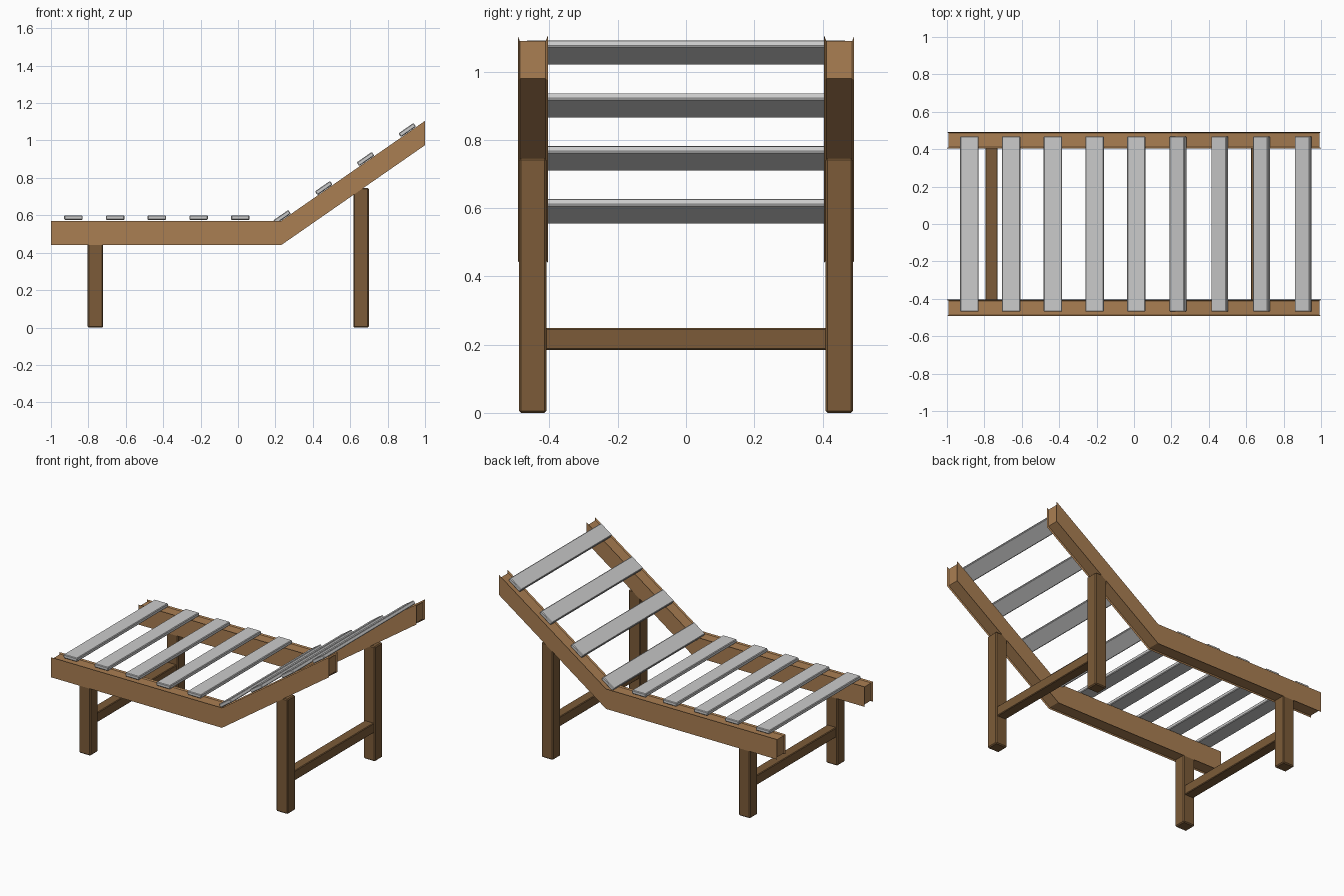
import bpy, bmesh, math
from mathutils import Vector, Matrix

if "Cube" in bpy.data.objects:
    bpy.data.objects.remove(bpy.data.objects["Cube"])

SLOPE = 0.535 / 0.77          # backrest rise over run
KINK = 0.23                   # x where the backrest starts
ANGLE = math.atan(SLOPE)


def material(name, col):
    m = bpy.data.materials.new(name)
    m.diffuse_color = (*col, 1)
    m.use_nodes = True
    m.node_tree.nodes["Principled BSDF"].inputs["Base Color"].default_value = m.diffuse_color
    return m


RAIL = material("rail_wood", (0.40, 0.21, 0.085))
LEG = material("leg_wood", (0.20, 0.105, 0.04))
SLAT = material("slat_grey", (0.57, 0.58, 0.55))


def finish(name, bm, mat):
    bmesh.ops.recalc_face_normals(bm, faces=bm.faces)
    me = bpy.data.meshes.new(name)
    bm.to_mesh(me)
    bm.free()
    me.materials.append(mat)
    ob = bpy.data.objects.new(name, me)
    bpy.context.collection.objects.link(ob)
    return ob


def box(name, loc, size, mat, chamfer, tilt=0):
    bm = bmesh.new()
    bmesh.ops.create_cube(bm, size=1, matrix=Matrix.Diagonal((*size, 1)))
    bmesh.ops.bevel(bm, geom=bm.edges[:], offset=chamfer, segments=1, affect='EDGES')
    ob = finish(name, bm, mat)
    ob.location = loc
    ob.rotation_euler.y = -tilt
    return ob


def inset(pts, d):
    """Mitred inset of a counter-clockwise profile."""
    out = []
    for i, p in enumerate(pts):
        a = (p - pts[i - 1]).normalized()
        b = (pts[(i + 1) % len(pts)] - p).normalized()
        na, nb = Vector((-a.y, a.x)), Vector((-b.y, b.x))
        out.append(p + (na + nb) * d / (1 + na.dot(nb)))
    return out


# Bent side rails: full-size side faces with a slightly recessed body between
profile = [Vector(p) for p in ((-1, 0.44), (KINK, 0.44), (1, 0.975),
                               (1, 1.105), (KINK, 0.57), (-1, 0.57))]
recess = inset(profile, 0.008)
for side, sy in (("front", -1), ("back", 1)):
    bm = bmesh.new()
    loops = []
    for pts, y in ((profile, 0.405), (recess, 0.411), (recess, 0.487), (profile, 0.493)):
        loops.append([bm.verts.new((p.x, sy * y, p.y)) for p in pts])
    n = len(profile)
    for a, b in zip(loops, loops[1:]):
        for i in range(n):
            j = (i + 1) % n
            bm.faces.new((a[i], a[j], b[j], b[i]))
    bm.faces.new(loops[0])
    bm.faces.new(loops[-1])
    finish(f"{side}_rail", bm, RAIL)

# Legs in pairs, each pair joined by a crossbar
for end, x, h in (("foot", -0.762, 0.452), ("head", 0.658, 0.747)):
    for side, sy in (("front", -1), ("back", 1)):
        box(f"{end}_leg_{side}", (x, sy * 0.449, h / 2), (0.083, 0.08, h), LEG, 0.006)
    box(f"{end}_crossbar", (x, 0, 0.217), (0.066, 0.83, 0.064), LEG, 0.004)

# Slats following the rails
for i in range(9):
    x = -0.88 + i * 0.2231
    up = x > KINK
    z = 0.587 + (max(0, x - KINK) * SLOPE)
    box(f"slat_{i + 1}", (x, 0, z), (0.098, 0.938, 0.024), SLAT, 0.004, ANGLE if up else 0)
